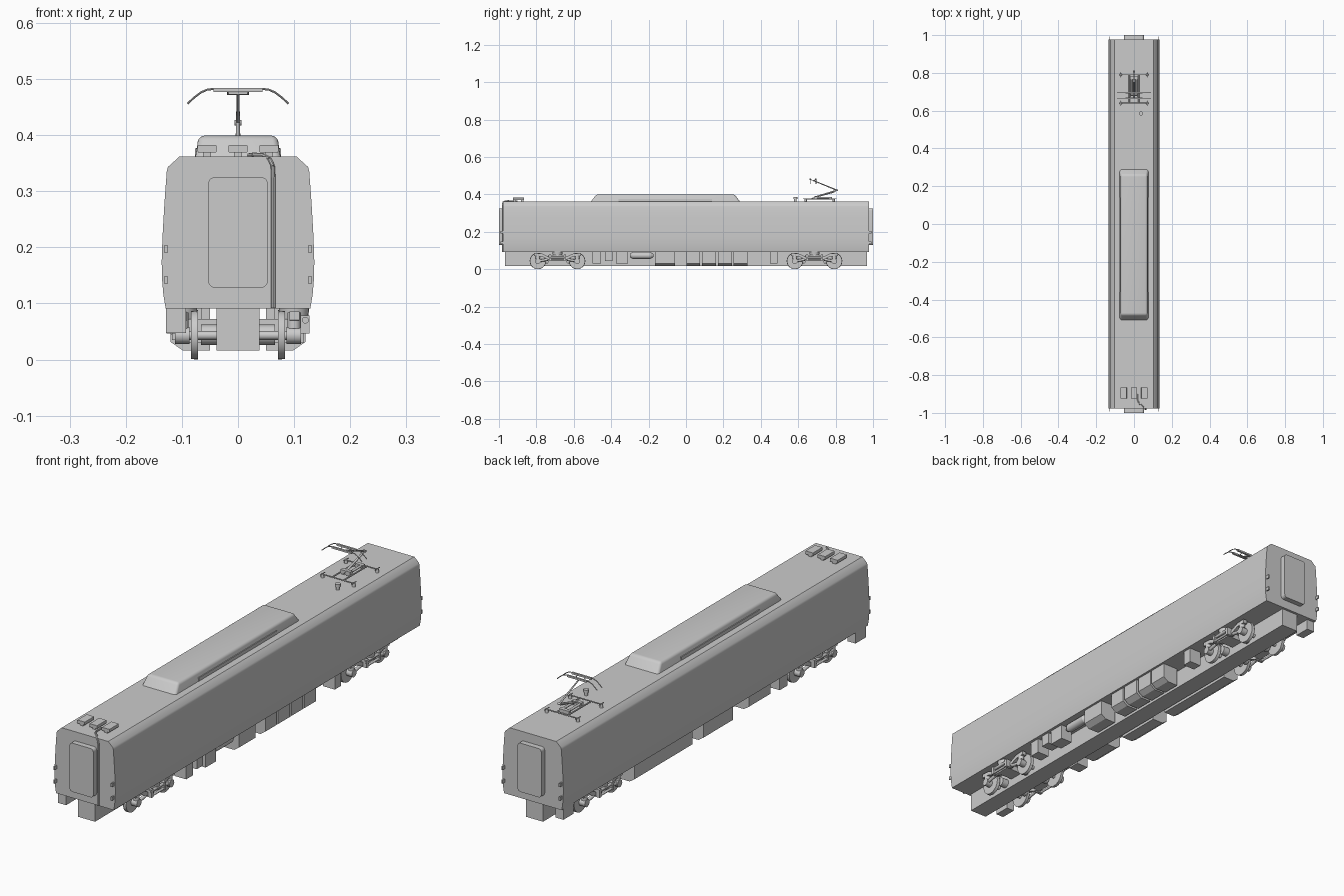
import bpy, bmesh, math
from mathutils import Vector


def finish(name, bm, smooth=False):
    bmesh.ops.recalc_face_normals(bm, faces=bm.faces)
    me = bpy.data.meshes.new(name)
    bm.to_mesh(me)
    bm.free()
    ob = bpy.data.objects.new(name, me)
    bpy.context.collection.objects.link(ob)
    if smooth:
        bpy.ops.object.select_all(action='DESELECT')
        ob.select_set(True)
        bpy.context.view_layer.objects.active = ob
        bpy.ops.object.shade_smooth_by_angle(angle=math.radians(35))
    return ob


def prism(name, profile, y0, y1, smooth=False):
    """Extrude an x-z profile along y."""
    bm = bmesh.new()
    a = [bm.verts.new((x, y0, z)) for x, z in profile]
    b = [bm.verts.new((x, y1, z)) for x, z in profile]
    n = len(a)
    bm.faces.new(a)
    bm.faces.new(b[::-1])
    for i in range(n):
        bm.faces.new((a[i], b[i], b[(i + 1) % n], a[(i + 1) % n]))
    return finish(name, bm, smooth)


def box(name, x0, x1, y0, y1, z0, z1):
    x0, x1 = sorted((x0, x1))
    return prism(name, [(x0, z0), (x1, z0), (x1, z1), (x0, z1)], y0, y1)


def rod(name, p, q, r, r2=None, seg=12):
    """Cylinder or cone from p to q."""
    p, q = Vector(p), Vector(q)
    d = q - p
    bm = bmesh.new()
    bmesh.ops.create_cone(bm, cap_ends=True, segments=seg, radius1=r,
                          radius2=r if r2 is None else r2, depth=d.length)
    m = d.to_track_quat('Z', 'Y').to_matrix().to_4x4()
    m.translation = (p + q) / 2
    bm.transform(m)
    return finish(name, bm, True)


def tube(name, pts, r):
    for i, (p, q) in enumerate(zip(pts, pts[1:])):
        rod(f"{name}_{i}", p, q, r, seg=8)


def rounded(x0, x1, z0, z1, r, n=5):
    out = []
    for cx, cz, a0 in ((x1 - r, z1 - r, 0), (x0 + r, z1 - r, 90), (x0 + r, z0 + r, 180), (x1 - r, z0 + r, 270)):
        for i in range(n + 1):
            a = math.radians(a0 + 90 * i / n)
            out.append((cx + r * math.cos(a), cz + r * math.sin(a)))
    return out


# Car body
half = [(0.129, 0.091), (0.133, 0.115), (0.1355, 0.145), (0.136, 0.175), (0.1345, 0.22),
        (0.131, 0.28), (0.127, 0.335), (0.125, 0.343), (0.104, 0.362)]
prism("car_body", half + [(-x, z) for x, z in reversed(half)], -0.978, 0.978, True)

# Gangways and corner brackets at both ends
for e, label in ((-1, "front"), (1, "rear")):
    prism(label + "_gangway", rounded(-0.053, 0.053, 0.128, 0.325, 0.012), *sorted((e * 0.97, e * 1.0)), True)
    for s in (-1, 1):
        for z in (0.135, 0.19):
            box(label + "_corner_bracket", s * 0.126, s * 0.131, *sorted((e * 0.97, e * 0.993)), z, z + 0.014)
    box(label + "_end_box", -0.128, -0.093, *sorted((e * 0.9, e * 0.966)), 0.047, 0.095)

# Roof cooling unit with sloped, softened edges
bm = bmesh.new()
bmesh.ops.create_cube(bm, size=1)
for v in bm.verts:
    top = v.co.z > 0
    v.co = (math.copysign(0.07 if top else 0.077, v.co.x),
            math.copysign(0.37 if top else 0.403, v.co.y) - 0.11, 0.399 if top else 0.355)
edges = [e for e in bm.edges if max(v.co.z for v in e.verts) > 0.39]
bmesh.ops.bevel(bm, geom=edges, offset=0.01, segments=4, profile=0.5, affect='EDGES')
finish("roof_cooling_unit", bm, True)
for s in (-1, 1):
    box("cooling_unit_rail", s * 0.077, s * 0.073, -0.36, 0.14, 0.36, 0.376)

# Three roof resistor boxes on feet
for x in (-0.055, 0, 0.055):
    prism("roof_box", rounded(x - 0.017, x + 0.017, 0.369, 0.382, 0.002, 2), -0.925, -0.865)
    for y in (-0.915, -0.875):
        box("roof_box_foot", x - 0.007, x + 0.007, y - 0.006, y + 0.006, 0.36, 0.371)

# Cable over the front roof edge and down the end wall
path = [(0.02, -0.9, 0.364), (0.02, -0.935, 0.364), (0.028, -0.95, 0.365), (0.045, -0.965, 0.364),
        (0.056, -0.978, 0.358), (0.062, -0.981, 0.345), (0.063, -0.981, 0.32), (0.063, -0.981, 0.092)]
tube("end_cable", path, 0.0038)

# Pantograph base: beams, insulators, central frame
for y, h in ((0.64, 0.07), (0.79, 0.07)):
    tube("pantograph_beam", [(-h, y, 0.374), (h, y, 0.374)], 0.0025)
    for s in (-1, 1):
        rod("pantograph_insulator", (s * h, y, 0.36), (s * h, y, 0.377), 0.007, 0.005)
        tube("pantograph_base_tip", [(s * h, y - 0.015, 0.376), (s * h, y + 0.015, 0.376)], 0.002)
for s in (-1, 1):
    tube("pantograph_side_rail", [(s * 0.025, 0.64, 0.375), (s * 0.025, 0.79, 0.375)], 0.003)
    rod("pantograph_spring", (s * 0.014, 0.70, 0.382), (s * 0.014, 0.77, 0.382), 0.005)
box("pantograph_drive", -0.022, 0.022, 0.685, 0.7, 0.372, 0.389)
box("pantograph_hinge", -0.022, 0.022, 0.765, 0.78, 0.372, 0.386)

# Pantograph arms
rod("pantograph_lower_arm", (0, 0.69, 0.385), (0, 0.808, 0.422), 0.0045, 0.0035)
rod("pantograph_guide_rod", (0, 0.67, 0.378), (0, 0.795, 0.412), 0.0018)
rod("pantograph_knee", (-0.006, 0.808, 0.422), (0.006, 0.808, 0.422), 0.005)
rod("pantograph_upper_arm", (0, 0.808, 0.422), (0, 0.68, 0.474), 0.0035, 0.0025)
rod("pantograph_head_pivot", (-0.02, 0.68, 0.474), (0.02, 0.68, 0.474), 0.0022)

# Pantograph head bows with drooping horns
bow = [(0.045, 0.482), (0.055, 0.481), (0.066, 0.476), (0.078, 0.467), (0.09, 0.456)]
for y in (0.665, 0.695):
    tube("contact_bow", [(-x, y, z) for x, z in reversed(bow)] + [(x, y, z) for x, z in bow], 0.0018)
    box("contact_strip", -0.044, 0.044, y - 0.004, y + 0.004, 0.477, 0.484)
for s in (-1, 1):
    tube("head_link", [(s * 0.018, 0.665, 0.479), (s * 0.018, 0.68, 0.474), (s * 0.018, 0.695, 0.479)], 0.0015)

# Roof surge post
rod("surge_post", (0.037, 0.585, 0.36), (0.037, 0.585, 0.374), 0.007)
rod("surge_post_cap", (0.037, 0.585, 0.374), (0.037, 0.585, 0.386), 0.011)

# Full-length central keel under the floor
box("underfloor_keel", -0.038, 0.038, -0.968, 0.968, 0.016, 0.095)


# Underfloor equipment, with a chamfered outer lower edge when deep
def equipment(name, s, y0, y1, z0, xo=0.12):
    p = [(s * 0.05, z0), (s * (xo - 0.022), z0), (s * xo, z0 + 0.015), (s * xo, 0.095), (s * 0.05, 0.095)]
    prism(name, p, y0, y1)


for y0, y1, z0 in ((-0.165, -0.06, 0.016), (0.003, 0.075, 0.016), (0.085, 0.16, 0.016),
                   (0.17, 0.245, 0.016), (0.253, 0.328, 0.016)):
    equipment("right_equipment_case", 1, y0, y1, z0)
for y0, y1, z0 in ((-0.5, -0.455, 0.03), (-0.432, -0.392, 0.045), (-0.375, -0.31, 0.03), (0.45, 0.49, 0.03)):
    box("right_small_case", 0.065, 0.118, y0, y1, z0, 0.095)
for y0, y1, z0 in ((0.13, 0.5, 0.016), (-0.13, 0.06, 0.016), (-0.37, -0.23, 0.03)):
    equipment("left_equipment_case", -1, y0, y1, z0)
box("left_small_case", -0.118, -0.065, -0.48, -0.43, 0.035, 0.095)

# Air tank with domed ends
rod("air_tank", (0.095, -0.285, 0.073), (0.095, -0.19, 0.073), 0.018, seg=20)
rod("air_tank_dome", (0.095, -0.285, 0.073), (0.095, -0.3, 0.073), 0.018, 0.009, 20)
rod("air_tank_dome", (0.095, -0.19, 0.073), (0.095, -0.175, 0.073), 0.018, 0.009, 20)

# Bogies
for c in (-0.687, 0.687):
    box("bogie_cross_beam", -0.108, 0.108, c - 0.03, c + 0.03, 0.05, 0.072)
    for dy in (-0.105, 0.105):
        y = c + dy
        rod("axle", (-0.108, y, 0.043), (0.108, y, 0.043), 0.008)
        rod("traction_motor", (-0.066, y - dy * 0.38, 0.044), (0.066, y - dy * 0.38, 0.044), 0.018, seg=16)
        for s in (-1, 1):
            rod("wheel", (s * 0.073, y, 0.0435), (s * 0.084, y, 0.0435), 0.0435, 0.0425, 32)
            rod("wheel_flange", (s * 0.071, y, 0.044), (s * 0.074, y, 0.044), 0.0438, seg=32)
            rod("axle_box", (s * 0.086, y, 0.043), (s * 0.112, y, 0.043), 0.015, seg=16)
            rod("axle_spring", (s * 0.1, y, 0.055), (s * 0.1, y, 0.084), 0.012, seg=16)
            rod("axle_arm", (s * 0.103, y, 0.043), (s * 0.103, y - dy * 0.5, 0.052), 0.007)
    for s in (-1, 1):
        # Dropped-centre side frame drawn as chunky segments
        ys = [(-0.125, 0.078), (-0.085, 0.076), (-0.045, 0.058), (0.045, 0.058), (0.085, 0.076), (0.125, 0.078)]
        bm = bmesh.new()
        rows = []
        for x in (s * 0.092, s * 0.11):
            rows.append([bm.verts.new((x, c + y, z + 0.008)) for y, z in ys]
                        + [bm.verts.new((x, c + y, z - 0.008)) for y, z in reversed(ys)])
        bm.faces.new(rows[0])
        bm.faces.new(rows[1])
        for i in range(12):
            j = (i + 1) % 12
            bm.faces.new((rows[0][i], rows[0][j], rows[1][j], rows[1][i]))
        finish("bogie_side_frame", bm)
        rod("air_spring", (s * 0.1, c, 0.066), (s * 0.1, c, 0.092), 0.024, 0.027, 20)
        rod("yaw_damper", (s * 0.12, c - 0.05, 0.07), (s * 0.12, c + 0.04, 0.07), 0.006)
        rod("lower_damper", (s * 0.122, c - 0.04, 0.052), (s * 0.122, c + 0.04, 0.052), 0.005)
        for y in (-0.04, 0.04):
            box("damper_bracket", s * 0.1, s * 0.127, c + y - 0.006, c + y + 0.006, 0.046, 0.078)
